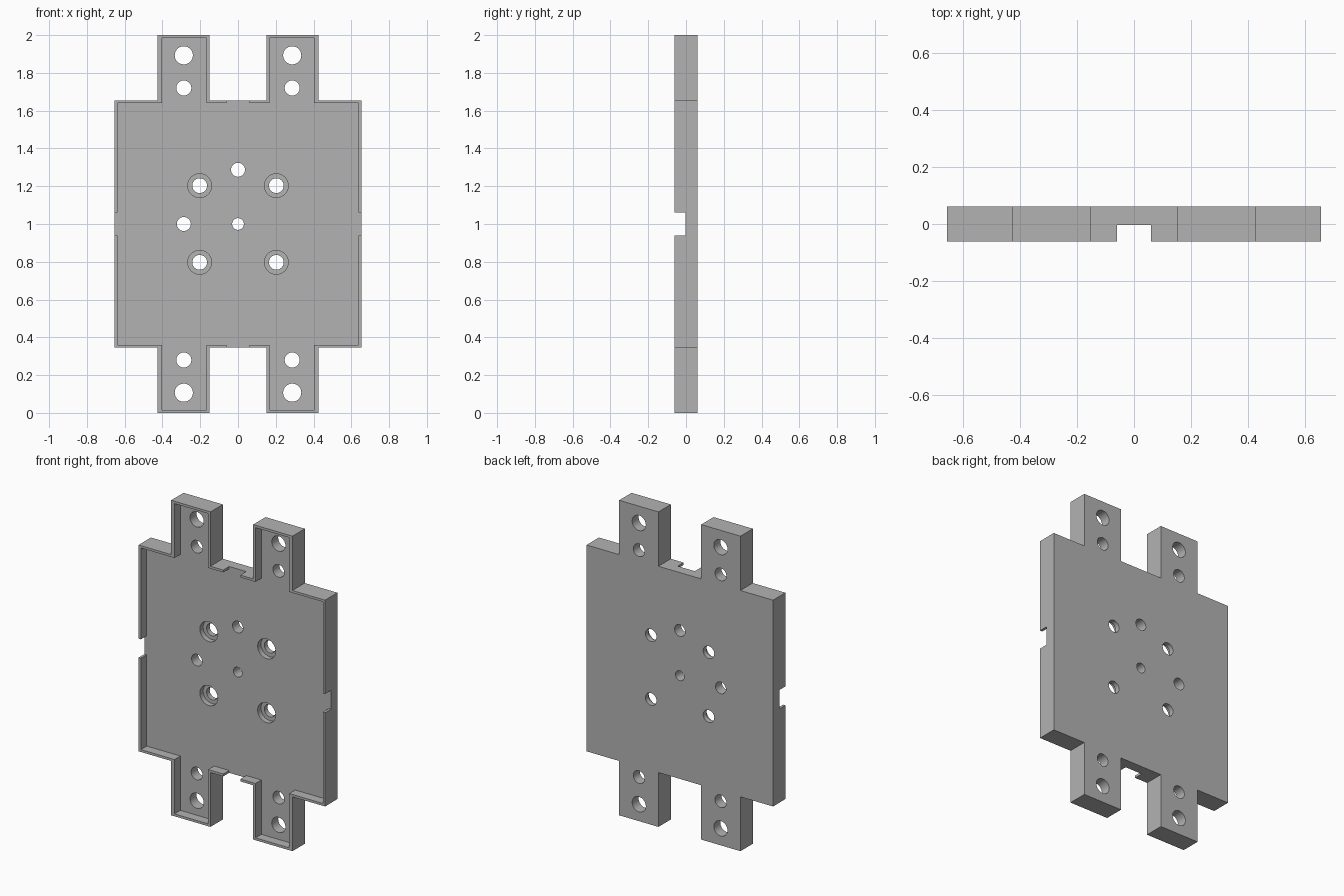
import bpy
import bmesh
from mathutils import Matrix, Vector

cube = bpy.data.objects.get("Cube")
if cube:
    bpy.data.objects.remove(cube, do_unlink=True)

FRONT, FLOOR, BACK = -0.062, -0.003, 0.062
MID_Z = 1.0

grey = bpy.data.materials.new("grey metal")
grey.use_nodes = True
colour = (0.45, 0.45, 0.45, 1)
grey.diffuse_color = colour
grey.node_tree.nodes["Principled BSDF"].inputs["Base Color"].default_value = colour


def make_object(name, bm):
    bmesh.ops.recalc_face_normals(bm, faces=bm.faces)
    mesh = bpy.data.meshes.new(name)
    bm.to_mesh(mesh)
    bm.free()
    mesh.materials.append(grey)
    obj = bpy.data.objects.new(name, mesh)
    bpy.context.collection.objects.link(obj)
    return obj


def mirrored_slab(name, quarter, y0, y1):
    """Extrude a quarter outline, mirrored across both axes, from y0 to y1."""
    half = quarter + [(x, -z) for x, z in reversed(quarter)]
    loop = half + [(-x, z) for x, z in reversed(half)]
    bm = bmesh.new()
    face = bm.faces.new([bm.verts.new((x, y0, z + MID_Z)) for x, z in loop])
    ext = bmesh.ops.extrude_face_region(bm, geom=[face])
    verts = [v for v in ext["geom"] if isinstance(v, bmesh.types.BMVert)]
    bmesh.ops.translate(bm, verts=verts, vec=Vector((0, y1 - y0, 0)))
    return make_object(name, bm)


def cut(target, cutter):
    cutter.hide_render = True
    mod = target.modifiers.new("cut", "BOOLEAN")
    mod.operation = "DIFFERENCE"
    mod.solver = "EXACT"
    mod.object = cutter
    bpy.context.view_layer.objects.active = target
    bpy.ops.object.modifier_apply(modifier=mod.name)
    bpy.data.objects.remove(cutter, do_unlink=True)


def drill(target, x, z, radius, y_end=0.1):
    """Round hole from in front of the plate to depth y_end."""
    y0 = -0.1
    bm = bmesh.new()
    bmesh.ops.create_cone(
        bm, cap_ends=True, segments=40, radius1=radius, radius2=radius,
        depth=y_end - y0,
        matrix=Matrix.Translation((x, (y0 + y_end) / 2, z + MID_Z))
        @ Matrix.Rotation(1.5707963, 4, "X"))
    cut(target, make_object("hole_cutter", bm))


# Plate with four mounting tabs
plate = mirrored_slab("mounting_plate", [
    (0.15, 0.655), (0.15, 1), (0.426, 1), (0.426, 0.655), (0.655, 0.655)],
    FRONT, BACK)

# Shallow tray that leaves a thin rim, with a gap in the middle of each side
cut(plate, mirrored_slab("tray_cutter", [
    (0.06, 0.7), (0.06, 0.64), (0.166, 0.64), (0.166, 0.985), (0.403, 0.985),
    (0.403, 0.64), (0.639, 0.64), (0.639, 0.06), (0.7, 0.06)],
    -0.1, FLOOR))

for sx in (-1, 1):
    for sz in (-1, 1):
        # Tab holes
        drill(plate, sx * 0.287, sz * 0.893, 0.048)
        drill(plate, sx * 0.287, sz * 0.72, 0.04)
        # Counterbored screw holes
        drill(plate, sx * 0.203, sz * 0.203, 0.063, 0.03)
        drill(plate, sx * 0.203, sz * 0.203, 0.039)

# Centre and locating holes
drill(plate, 0, 0, 0.031)
drill(plate, 0, 0.287, 0.037)
drill(plate, -0.287, 0, 0.037)

# Smooth hole walls, crisp edges elsewhere
bpy.ops.object.select_all(action="DESELECT")
plate.select_set(True)
bpy.context.view_layer.objects.active = plate
bpy.ops.object.shade_smooth_by_angle(angle=0.5)
